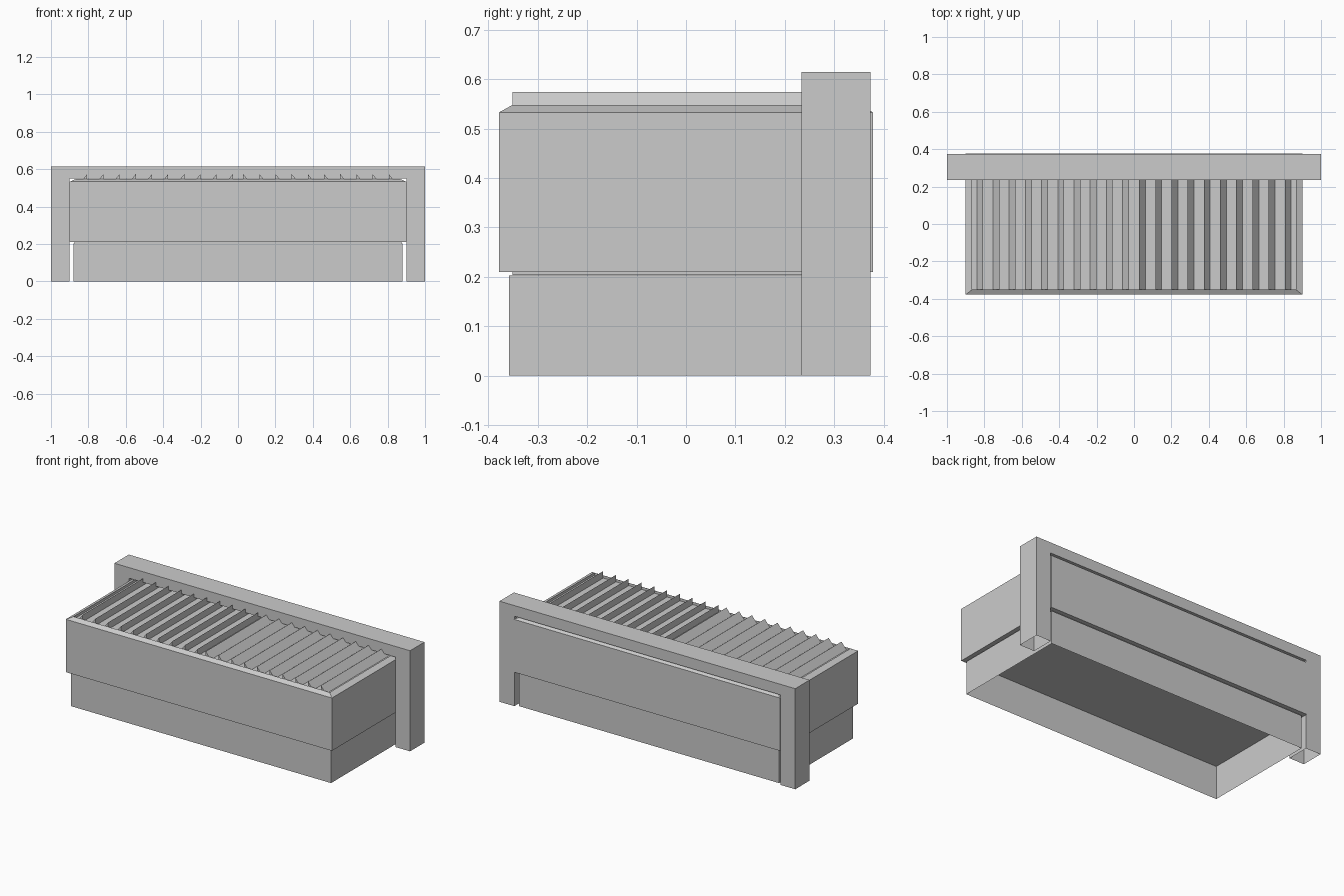
import bpy

if "Cube" in bpy.data.objects:
    bpy.data.objects.remove(bpy.data.objects["Cube"])


def make_object(name, verts, faces):
    mesh = bpy.data.meshes.new(name)
    mesh.from_pydata(verts, [], faces)
    mesh.update()
    obj = bpy.data.objects.new(name, mesh)
    bpy.context.collection.objects.link(obj)
    return obj


def stacked_box(name, rings, bottom=True):
    """Rectangular rings (half x, half y, z) joined from bottom to top."""
    verts, faces = [], []
    for hx, hy, z in rings:
        verts += [(-hx, -hy, z), (hx, -hy, z), (hx, hy, z), (-hx, hy, z)]
    for r in range(len(rings) - 1):
        a = r * 4
        for i in range(4):
            j = (i + 1) % 4
            faces.append((a + i, a + j, a + 4 + j, a + 4 + i))
    n = len(verts)
    faces.append((n - 4, n - 3, n - 2, n - 1))
    if bottom:
        faces.append((3, 2, 1, 0))
    return make_object(name, verts, faces)


def extrude_xz(name, profile, y0, y1, open_edges=()):
    """Extrude a profile (counter-clockwise seen from the front) along y."""
    n = len(profile)
    verts = [(x, y, z) for y in (y0, y1) for x, z in profile]
    faces = [tuple(range(n)), tuple(reversed(range(n, 2 * n)))]
    for i in range(n):
        if i not in open_edges:
            j = (i + 1) % n
            faces.append((j, i, n + i, n + j))
    return make_object(name, verts, faces)


# Lower plinth, open underneath
stacked_box("base_plinth", [(0.88, 0.358, 0), (0.88, 0.358, 0.203)], bottom=False)

# Upper body with inset foot, chamfered rim and recessed top
FLOOR = 0.532
stacked_box("upper_body", [(0.873, 0.351, 0.204), (0.873, 0.351, 0.21),
                           (0.90, 0.378, 0.21), (0.90, 0.378, 0.533),
                           (0.866, 0.351, 0.548), (0.866, 0.351, FLOOR)])

# Rear arch frame, legs open underneath
arch = [(-1, 0), (-0.9, 0), (-0.9, 0.55), (0.9, 0.55),
        (0.9, 0), (1, 0), (1, 0.615), (-1, 0.615)]
extrude_xz("rear_arch", arch, 0.234, 0.373, open_edges=(0, 4))

# Sawtooth louvres, slopes facing outwards, mirrored about the centre
for i in range(10):
    outer = 0.84 - i * 0.0865
    inner = outer - 0.034
    right = [(inner, FLOOR), (outer, FLOOR), (inner, 0.574)]
    left = [(-x, z) for x, z in reversed(right)]
    extrude_xz(f"louvre_right_{i + 1}", right, -0.351, 0.351)
    extrude_xz(f"louvre_left_{i + 1}", left, -0.351, 0.351)
